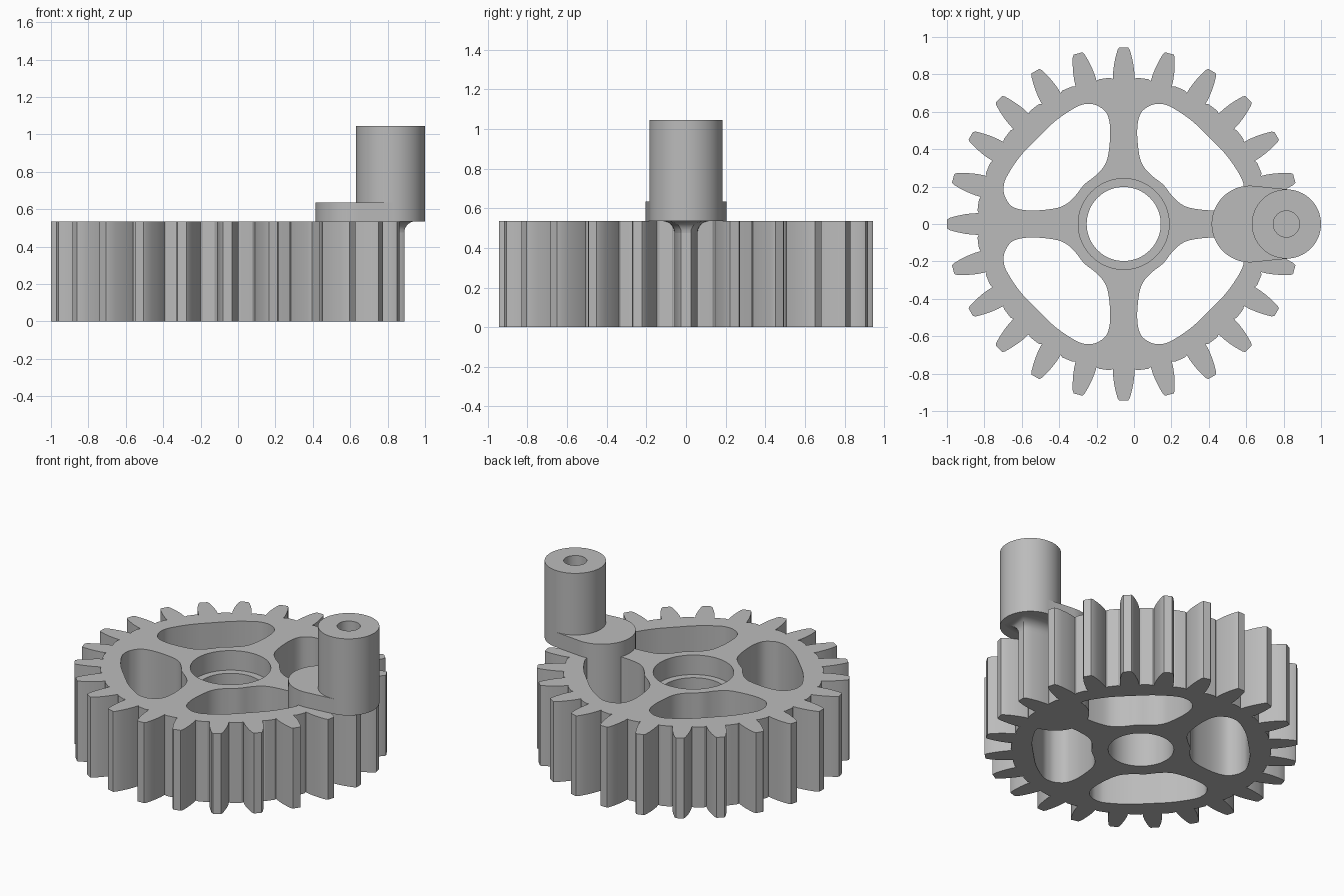
import bpy
import bmesh
from math import sin, cos, pi, radians, hypot, sqrt
from mathutils import Vector

old = bpy.data.objects.get("Cube")
if old:
    bpy.data.objects.remove(old, do_unlink=True)

GEAR_X = -0.055      # gear axis
TOP = 0.535          # gear thickness
TEETH = 24
ROOT = 0.78
HANDLE_X, HANDLE_R = 0.815, 0.185
BOSS_X, BOSS_R = 0.62, 0.205

grey = bpy.data.materials.new("light grey")
grey.use_nodes = True
grey.diffuse_color = (0.5, 0.5, 0.5, 1)
grey.node_tree.nodes["Principled BSDF"].inputs["Base Color"].default_value = (0.5, 0.5, 0.5, 1)


def finish(name, bm):
    """Turn the bmesh into a shaded grey object."""
    bmesh.ops.recalc_face_normals(bm, faces=bm.faces[:])
    mesh = bpy.data.meshes.new(name)
    bm.to_mesh(mesh)
    bm.free()
    mesh.materials.append(grey)
    obj = bpy.data.objects.new(name, mesh)
    bpy.context.collection.objects.link(obj)
    bpy.ops.object.select_all(action='DESELECT')
    obj.select_set(True)
    bpy.context.view_layer.objects.active = obj
    bpy.ops.object.shade_smooth_by_angle(angle=radians(30))
    return obj


def circle(r, x, n=64):
    return [(x + r * cos(2 * pi * i / n), r * sin(2 * pi * i / n)) for i in range(n)]


def loft(name, rings, closed=False):
    """Skin (outline, z) rings; cap the ends or join last to first."""
    bm = bmesh.new()
    rows = [[bm.verts.new((x, y, z)) for x, y in outline] for outline, z in rings]
    pairs = list(zip(rows, rows[1:]))
    if closed:
        pairs.append((rows[-1], rows[0]))
    else:
        bm.faces.new(rows[0])
        bm.faces.new(rows[-1])
    for a, b in pairs:
        for i in range(len(a)):
            bm.faces.new((a[i - 1], a[i], b[i], b[i - 1]))
    return finish(name, bm)


def plate(name, outlines, z0, z1):
    """Extrude a flat shape whose further outlines are holes."""
    bm = bmesh.new()
    for outline in outlines:
        vs = [bm.verts.new((x, y, z0)) for x, y in outline]
        for i in range(len(vs)):
            bm.edges.new((vs[i - 1], vs[i]))
    bmesh.ops.triangle_fill(bm, edges=bm.edges[:], use_beauty=True, normal=(0, 0, 1))
    out = bmesh.ops.extrude_face_region(bm, geom=bm.faces[:])
    moved = [g for g in out["geom"] if isinstance(g, bmesh.types.BMVert)]
    bmesh.ops.translate(bm, verts=moved, vec=(0, 0, z1 - z0))
    return finish(name, bm)


def smooth_loop(points, steps=5):
    """Closed Catmull-Rom curve through the points."""
    pts = [Vector(p) for p in points]
    n = len(pts)
    result = []
    for i in range(n):
        a, b, c, d = (pts[(i + k) % n] for k in (-1, 0, 1, 2))
        for s in range(steps):
            t = s / steps
            p = 0.5 * (2 * b + (c - a) * t + (2 * a - 5 * b + 4 * c - d) * t ** 2
                       + (3 * b - a - 3 * c + d) * t ** 3)
            result.append((p.x, p.y))
    return result


# Tooth flank as (distance from axis, half width)
flank = [(0.775, 0.058), (0.81, 0.057), (0.85, 0.052), (0.89, 0.044), (0.93, 0.033), (0.944, 0.024)]
tooth = [(r, -w) for r, w in flank] + [(r, w) for r, w in reversed(flank)]

outer = []
for k in range(TEETH):
    a = 2 * pi * k / TEETH
    outer += [(GEAR_X + x * cos(a) - y * sin(a), x * sin(a) + y * cos(a)) for x, y in tooth]
    for f in (0.35, 0.5, 0.65):
        b = a + f * 2 * pi / TEETH
        outer.append((GEAR_X + 0.785 * cos(b), 0.785 * sin(b)))

# Window between spokes, symmetric about the diagonal
half = [(0.212, 0.21), (0.255, 0.155), (0.305, 0.108), (0.37, 0.083), (0.5, 0.072),
        (0.59, 0.09), (0.632, 0.14), (0.642, 0.19), (0.627, 0.25), (0.555, 0.36)]
window = smooth_loop(half + [(0.46, 0.46)] + [(y, x) for x, y in reversed(half[1:])])
windows = [[(GEAR_X + sx * x, sy * y) for x, y in window] for sx in (1, -1) for sy in (1, -1)]

plate("gear_body", [outer, circle(0.243, GEAR_X)] + windows, 0, TOP)

# Ledge that narrows the bore below the recess
ledge_z = 0.405
loft("bore_ledge", [(circle(r, GEAR_X), z) for r, z in
                    ((0.244, 0), (0.244, ledge_z), (0.198, ledge_z), (0.198, 0))], closed=True)

# Boss through the gear, kept inside the tooth roots
boss = []
for x, y in circle(BOSS_R, BOSS_X):
    f = min(1, ROOT / hypot(x - GEAR_X, y))
    boss.append((GEAR_X + (x - GEAR_X) * f, y * f))
loft("boss_pillar", [(boss, 0), (boss, TOP)])

# Crank arm: boss disc joined to the handle by tangent sides
gap = HANDLE_X - BOSS_X
c = (BOSS_R - HANDLE_R) / gap
s = sqrt(1 - c * c)
arm = [p for p in circle(BOSS_R, BOSS_X) if p[0] < BOSS_X + BOSS_R * c]
arm += [(BOSS_X + BOSS_R * c, -BOSS_R * s), (HANDLE_X + HANDLE_R * c, -HANDLE_R * s),
        (HANDLE_X + HANDLE_R * c, HANDLE_R * s), (BOSS_X + BOSS_R * c, BOSS_R * s)]
loft("crank_arm", [(arm, TOP), (arm, TOP + 0.1)])

# Handle with a blind hole in its top
loft("handle", [(circle(r, HANDLE_X), z) for r, z in
                ((HANDLE_R, TOP), (HANDLE_R, 1.045), (0.07, 1.045), (0.07, 0.65))])

# Concave flare from the tooth up to the handle
flare = []
for i in range(7):
    t = i / 6 * pi / 2
    grow = 0.06 * (1 - cos(t))
    ring = [(GEAR_X + x + (grow if x > ROOT else 0), y + (grow if y > 0 else -grow))
            for x, y in tooth]
    flare.append((ring, TOP - 0.06 + 0.06 * sin(t)))
loft("handle_flare", flare)
